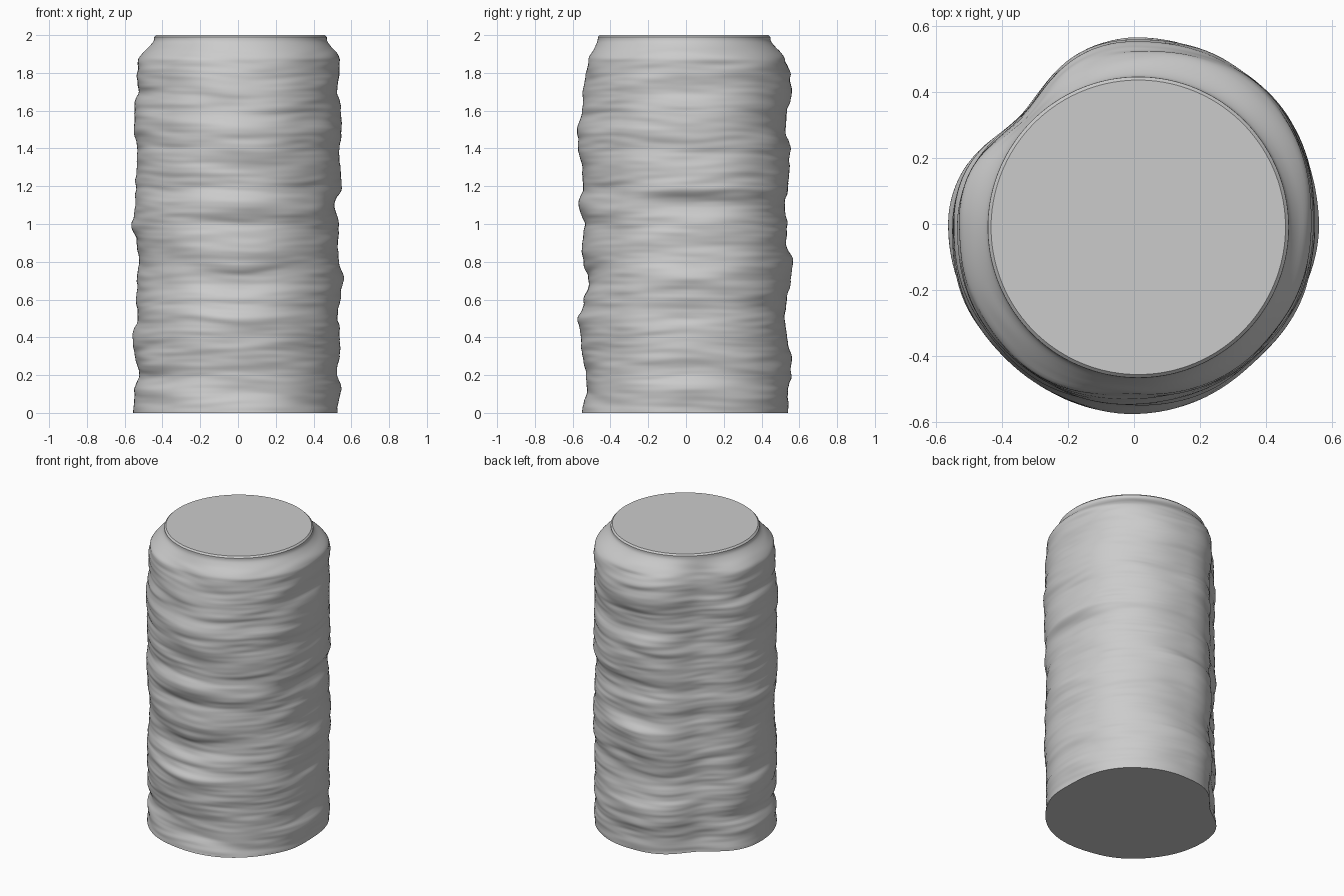
import bpy, bmesh, math
from mathutils import Vector, noise

if "Cube" in bpy.data.objects:
    bpy.data.objects.remove(bpy.data.objects["Cube"])

SEG, ROWS, TOP = 144, 220, 1.99
NECK = Vector((0.013, -0.01))       # centre of the round neck
NECK_R, RIM_R = 0.457, 0.447

# Radii every 0.1 in height along the four axis directions
RIGHT = [.525, .54, .52, .54, .545, .53, .545, .555, .53, .535, .53,
         .51, .55, .55, .535, .55, .545, .53, .535, .545, .54]
BACK = [.54, .54, .555, .555, .53, .53, .535, .55, .565, .53, .54,
        .525, .545, .55, .55, .52, .54, .565, .555, .525, .52]
LEFT = [.555, .55, .53, .55, .56, .53, .54, .54, .52, .54, .565,
        .545, .54, .54, .53, .55, .55, .53, .535, .53, .53]
FRONT = [.55, .53, .53, .545, .555, .57, .545, .515, .54, .55, .54,
         .565, .545, .55, .565, .57, .55, .545, .53, .515, .51]


def diagonal(a, b, radius):
    """Softened blend of two neighbours around a given mean radius."""
    mix = [(p + q) / 2 for p, q in zip(a, b)]
    mean = sum(mix) / len(mix)
    return [radius + 0.5 * (m - mean) for m in mix]


PROFILES = [RIGHT, diagonal(RIGHT, BACK, 0.562), BACK, diagonal(BACK, LEFT, 0.468),
            LEFT, diagonal(LEFT, FRONT, 0.552), FRONT, diagonal(FRONT, RIGHT, 0.543)]


def ease(t):
    t = max(0.0, min(1.0, t))
    return t * t * (3 - 2 * t)


def sample(profile, z):
    f = max(0.0, min(19.999, z * 10))
    i = int(f)
    return profile[i] + (profile[i + 1] - profile[i]) * ease(f - i)


def body_radius(a, z):
    f = a / (math.pi / 4)
    i = int(f) % 8
    t = ease(f - int(f))
    r = sample(PROFILES[i], z) * (1 - t) + sample(PROFILES[(i + 1) % 8], z) * t
    # Fuller flanks, most of all beside the dented back left side
    r += (0.013 if i in (2, 3) else 0.003) * math.sin(4 * a) ** 2
    # Flat, wide noise makes the horizontal strata
    c, s = math.cos(a), math.sin(a)
    r += 0.009 * noise.noise(Vector((c * 1.5, s * 1.5, z * 8 + 3)))
    r += 0.007 * noise.noise(Vector((c * 1.8 + 7, s * 1.8, z * 19)))
    r += 0.003 * noise.noise(Vector((c * 2.5, s * 2.5 + 9, z * 42)))
    return r


def surface_point(a, z):
    d = Vector((math.cos(a), math.sin(a)))
    tilt = 0.025 * noise.noise(Vector((d.x * 1.3, d.y * 1.3, z * 1.5 + 20)))
    body = d * body_radius(a, z + tilt)
    # Rounded shoulder drawn in to the circular neck
    t = max(0.0, min(1.0, (z - 1.87) / 0.105))
    t = 0.5 * t + 0.5 * ease(t)
    p = body.lerp(NECK + d * NECK_R, t)
    return (p.x, p.y, z)


# Rock column: stacked rings, small neck bevel, flat caps
bm = bmesh.new()
rings = []
angles = [2 * math.pi * k / SEG for k in range(SEG)]
for j in range(ROWS + 1):
    z = TOP * j / ROWS
    rings.append([bm.verts.new(surface_point(a, z)) for a in angles])
rings.append([bm.verts.new((NECK.x + RIM_R * math.cos(a),
                            NECK.y + RIM_R * math.sin(a), 2.0)) for a in angles])
for low, high in zip(rings, rings[1:]):
    for k in range(SEG):
        n = (k + 1) % SEG
        bm.faces.new((low[k], low[n], high[n], high[k]))
bm.faces.new(rings[-1])
bm.faces.new(rings[0][::-1])

mesh = bpy.data.meshes.new("rock_column")
bm.to_mesh(mesh)
bm.free()
column = bpy.data.objects.new("rock_column", mesh)
bpy.context.collection.objects.link(column)

stone = bpy.data.materials.new("stone_grey")
stone.diffuse_color = (0.6, 0.6, 0.6, 1)
stone.use_nodes = True
stone.node_tree.nodes["Principled BSDF"].inputs["Base Color"].default_value = stone.diffuse_color
mesh.materials.append(stone)

bpy.context.view_layer.objects.active = column
column.select_set(True)
bpy.ops.object.shade_smooth_by_angle(angle=math.radians(40))
